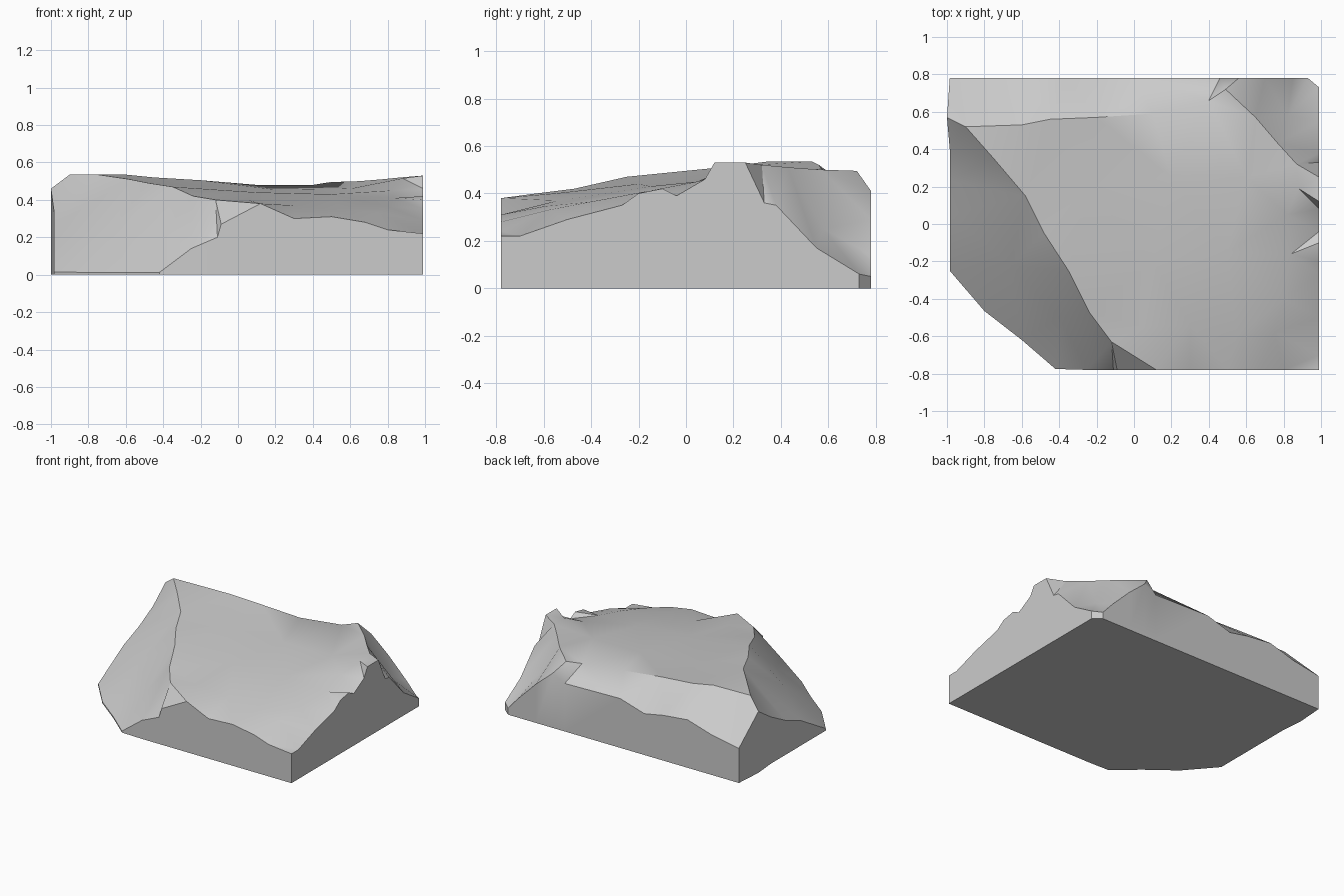
import bpy, bmesh, math
from mathutils import Vector
from mathutils.geometry import delaunay_2d_cdt

if "Cube" in bpy.data.objects:
    bpy.data.objects.remove(bpy.data.objects["Cube"])

# Wall tops, counter-clockwise: (position along wall, height)
front = [(-.25, .14), (-.11, .20), (-.09, .27), (.12, .38), (.30, .30),
         (.50, .31), (.68, .28), (.80, .24)]
right = [(-.78, .22), (-.70, .22), (-.50, .29), (-.27, .35), (-.20, .40), (-.10, .42),
         (-.04, .39), (.08, .46), (.12, .53), (.25, .53), (.33, .36), (.38, .35),
         (.55, .17), (.73, .06)]
back = [(.93, .05), (.85, .14), (.70, .29), (.56, .41), (.46, .36), (0, .37), (-.20, .31),
        (-.36, .34), (-.56, .36), (-.76, .30), (-.985, .26)]
left = [(.57, .46), (.40, .35), (.23, .26), (.05, .19), (-.25, .015)]
chamfer = [(-.80, -.465), (-.60, -.62), (-.42, -.775)]

outline = [(x, -.78, z) for x, z in front]
outline += [(.99, y, z) for y, z in right]
outline += [(x, .78, z) for x, z in back]
outline += [(-1 if y == .57 else -.985, y, z) for y, z in left]
outline += [(x, y, .012) for x, y in chamfer]

# Crests dividing the top from the broken slopes
left_crest = [(-.90, .52, .535), (-.75, .35, .535), (-.58, .15, .51), (-.48, -.05, .49),
              (-.35, -.25, .47), (-.24, -.47, .42), (-.12, -.63, .40)]
back_crest = [(-.60, .53, .535), (-.45, .56, .52), (-.20, .57, .505), (.10, .59, .48),
              (.40, .66, .48), (.49, .72, .495)]
right_crest = [(.65, .57, .50), (.77, .43, .51), (.87, .32, .52)]
# Loose points on the hollowed top and the slopes
inner = [(-.25, .20, .475), (.20, .25, .455), (.60, .25, .46), (.10, -.20, .44),
         (.50, -.15, .43), (.82, .05, .45), (.84, -.16, .41), (.80, -.40, .365),
         (.30, -.54, .37), (.05, -.55, .40), (.55, -.60, .345), (.75, -.58, .33),
         (.88, .19, .515), (.82, .58, .25), (-.66, -.22, .26), (-.40, -.50, .22)]

pts = outline + left_crest + back_crest + right_crest + inner
n = len(outline)
edges = [(i, (i + 1) % n) for i in range(n)]


def chain(points):
    ids = [pts.index(p) for p in points]
    edges.extend(zip(ids, ids[1:]))


left_end = next(p for p in outline if p[1] == .57)
front_peak = next(p for p in outline if p[0] == .12)
right_peak = next(p for p in outline if p[0] == .99 and p[1] == .25)
chain([left_end] + left_crest + [front_peak])
chain([left_crest[0]] + back_crest + right_crest + [right_peak])

# Triangulate the top, then drop walls to the flat base
flat, _, tris, orig, _, _ = delaunay_2d_cdt([Vector(p[:2]) for p in pts], edges, [], 1, 1e-5)
bm = bmesh.new()
top = [bm.verts.new((v.x, v.y, pts[o[0]][2] if o else .4)) for v, o in zip(flat, orig)]
index = {o: k for k, group in enumerate(orig) for o in group}
for t in tris:
    bm.faces.new([top[i] for i in t])
base = [bm.verts.new((x, y, 0)) for x, y, z in outline]
for i in range(n):
    j = (i + 1) % n
    bm.faces.new((base[i], base[j], top[index[j]], top[index[i]]))
bm.faces.new(base[::-1])
bmesh.ops.recalc_face_normals(bm, faces=bm.faces)

mesh = bpy.data.meshes.new("rock_slab")
bm.to_mesh(mesh)
bm.free()
rock = bpy.data.objects.new("rock_slab", mesh)
bpy.context.collection.objects.link(rock)
bpy.context.view_layer.objects.active = rock
rock.select_set(True)
bpy.ops.object.shade_smooth_by_angle(angle=math.radians(32))
